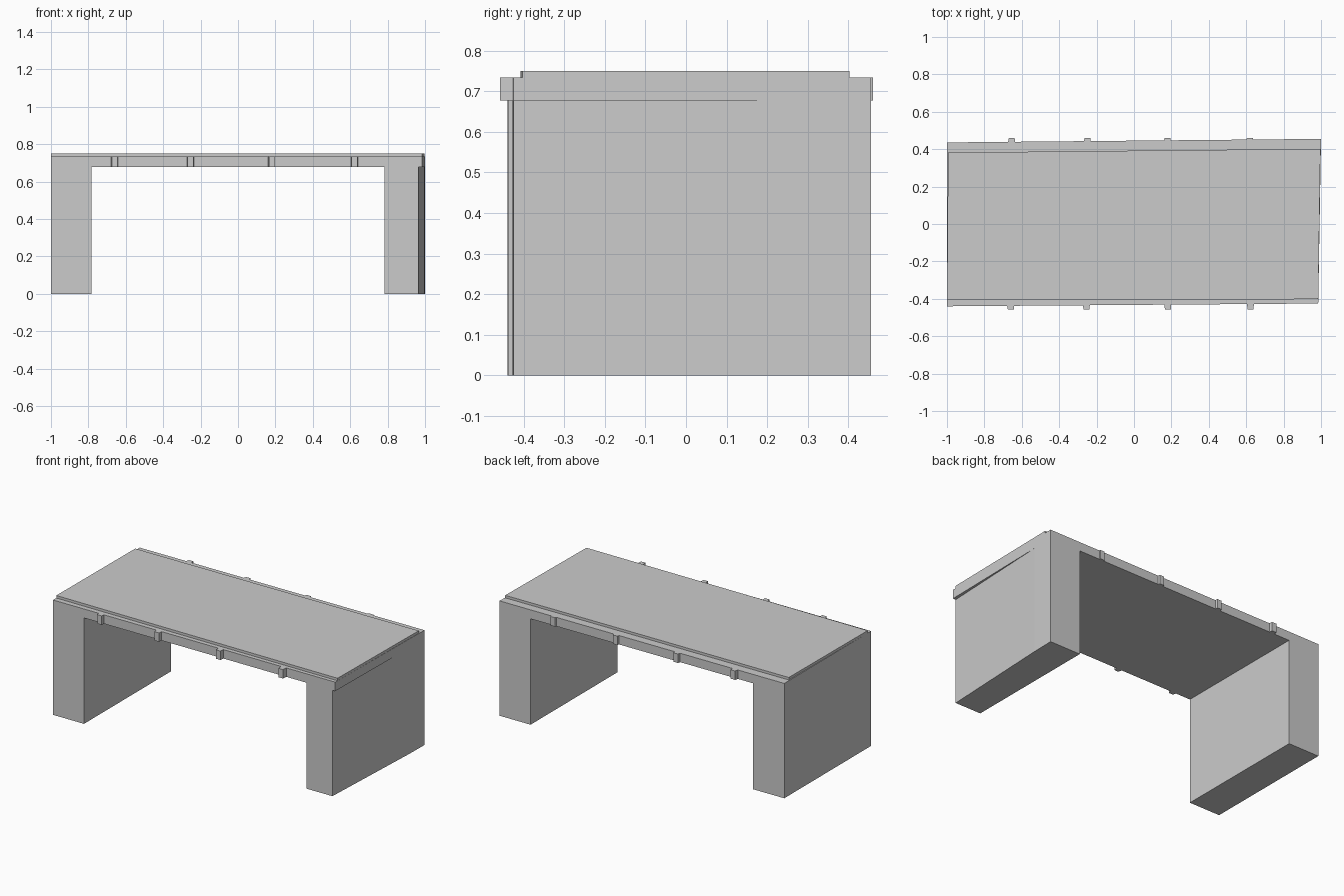
import bpy

if "Cube" in bpy.data.objects:
    bpy.data.objects.remove(bpy.data.objects["Cube"])


def make_object(name, verts, faces):
    mesh = bpy.data.meshes.new(name)
    mesh.from_pydata(verts, [], faces)
    mesh.update()
    obj = bpy.data.objects.new(name, mesh)
    bpy.context.collection.objects.link(obj)
    return obj


def loft(name, rings, bottom=True, top=True):
    """Stack counter-clockwise rings of (x, y) points, given as (z, points)."""
    n = len(rings[0][1])
    verts = [(x, y, z) for z, ring in rings for x, y in ring]
    faces = []
    for k in range(len(rings) - 1):
        for i in range(n):
            a, b = k * n + i, k * n + (i + 1) % n
            faces.append((a, b, b + n, a + n))
    if bottom:
        faces.append(tuple(reversed(range(n))))
    if top:
        faces.append(tuple(range(len(verts) - n, len(verts))))
    return make_object(name, verts, faces)


# Slightly skewed long edges of the table
def front_y(x):
    return -0.440 + 0.0075 * (x + 1)


def back_y(x):
    return 0.436 + 0.0095 * (x + 1)


Z_UNDER, Z_LEDGE, Z_TOP = 0.677, 0.734, 0.75

# Tabletop: edge band, narrow ledge, raised centre
outer = [(-1, front_y(-1)), (0.985, front_y(0.985)), (1, back_y(1)), (-1, back_y(-1))]
inner = [(-1, -0.407), (0.985, -0.402), (0.997, 0.402), (-0.994, 0.382)]
loft("tabletop", [(Z_UNDER, outer), (Z_LEDGE, outer), (Z_LEDGE, inner), (Z_TOP, inner)],
     bottom=False)

# Underside between the legs, and the sliver overhanging the right leg
X_IN = 0.782
under = [(-X_IN, front_y(-X_IN)), (-X_IN, back_y(-X_IN)),
         (X_IN, back_y(X_IN)), (X_IN, front_y(X_IN)),
         (0.965, front_y(0.965)), (0.9975, 0.31), (0.985, front_y(0.985))]
make_object("underside", [(x, y, Z_UNDER) for x, y in under], [(0, 1, 2, 3), (4, 5, 6)])

# Slab legs
left = [(-1, front_y(-1)), (-X_IN, front_y(-X_IN)), (-X_IN, back_y(-X_IN)), (-1, back_y(-1))]
right = [(X_IN, front_y(X_IN)), (0.965, front_y(0.965)), (0.9975, 0.31),
         (1, back_y(1)), (X_IN, back_y(X_IN))]
for name, outline in (("left_leg", left), ("right_leg", right)):
    loft(name, [(0, outline), (Z_UNDER, outline)], top=False)

# Small tapered ribs along both edge bands
front_ribs = (-0.66, -0.255, 0.18, 0.622)
back_ribs = (-0.655, -0.25, 0.178, 0.618)
for i in range(4):
    x, w = front_ribs[i], 0.019
    y = front_y(x) + 0.003
    ring = [(x - w, y), (x - w + 0.005, -0.458), (x + w - 0.002, -0.458), (x + w, y)]
    loft(f"front_rib_{i + 1}", [(Z_UNDER, ring), (Z_LEDGE, ring)])
    x = back_ribs[i]
    y = back_y(x) - 0.003
    ring = [(x + w, y), (x + w - 0.002, 0.46), (x - w + 0.005, 0.46), (x - w, y)]
    loft(f"back_rib_{i + 1}", [(Z_UNDER, ring), (Z_LEDGE, ring)])
